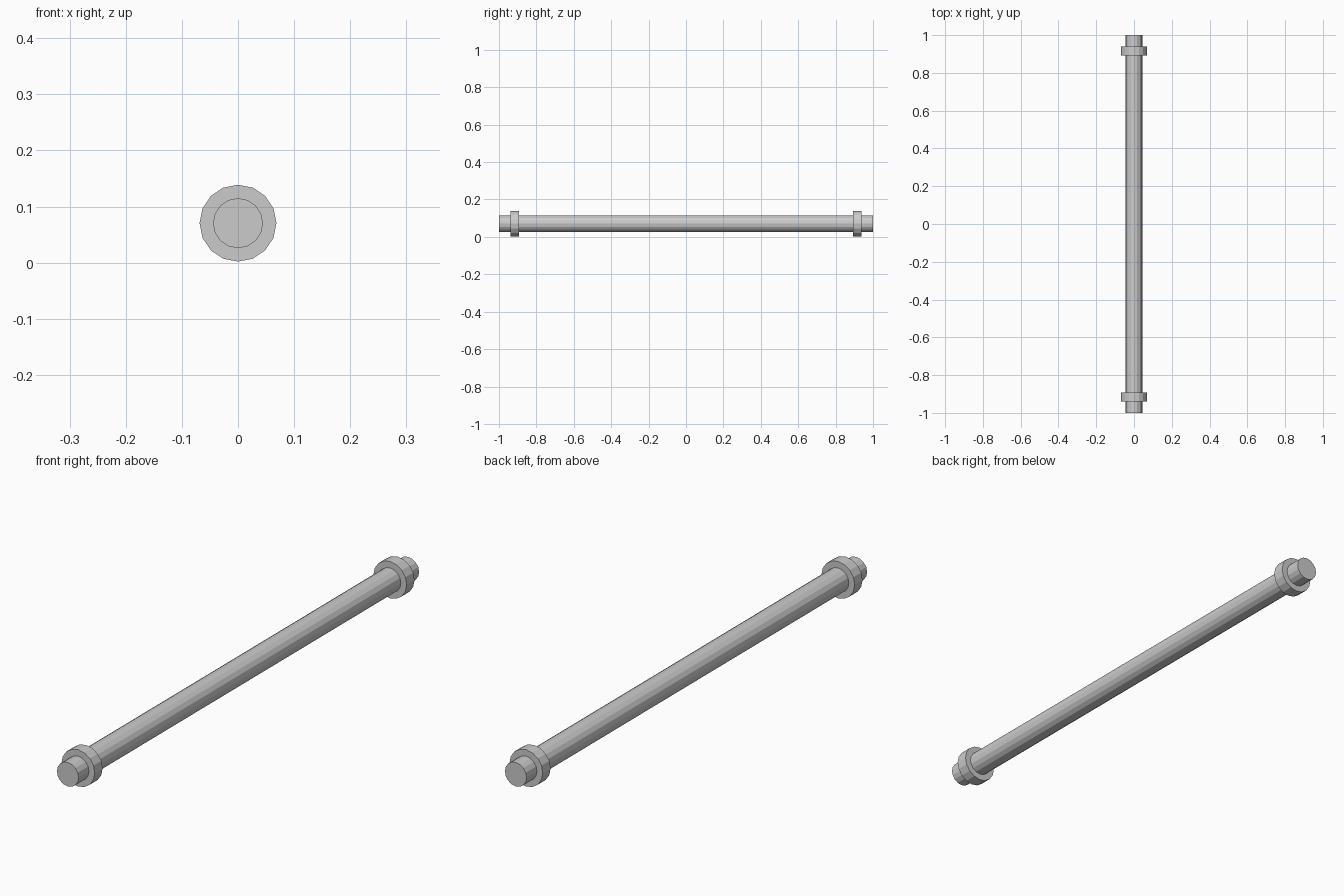
import bpy
import math

if "Cube" in bpy.data.objects:
    bpy.data.objects.remove(bpy.data.objects["Cube"])

AXIS_Z = 0.0705
SIDES = 16


def cylinder_along_y(name, radius, length, y):
    bpy.ops.mesh.primitive_cylinder_add(
        vertices=SIDES, radius=radius, depth=length,
        location=(0, y, AXIS_Z), rotation=(math.pi / 2, 0, 0))
    obj = bpy.context.object
    obj.name = name
    return obj


# Long bar running front to back
cylinder_along_y("bar", 0.0445, 2.0, 0)

# Stop collars near both ends
for side, label in ((-1, "front"), (1, "back")):
    cylinder_along_y(label + "_collar", 0.0685, 0.046, side * 0.916)
